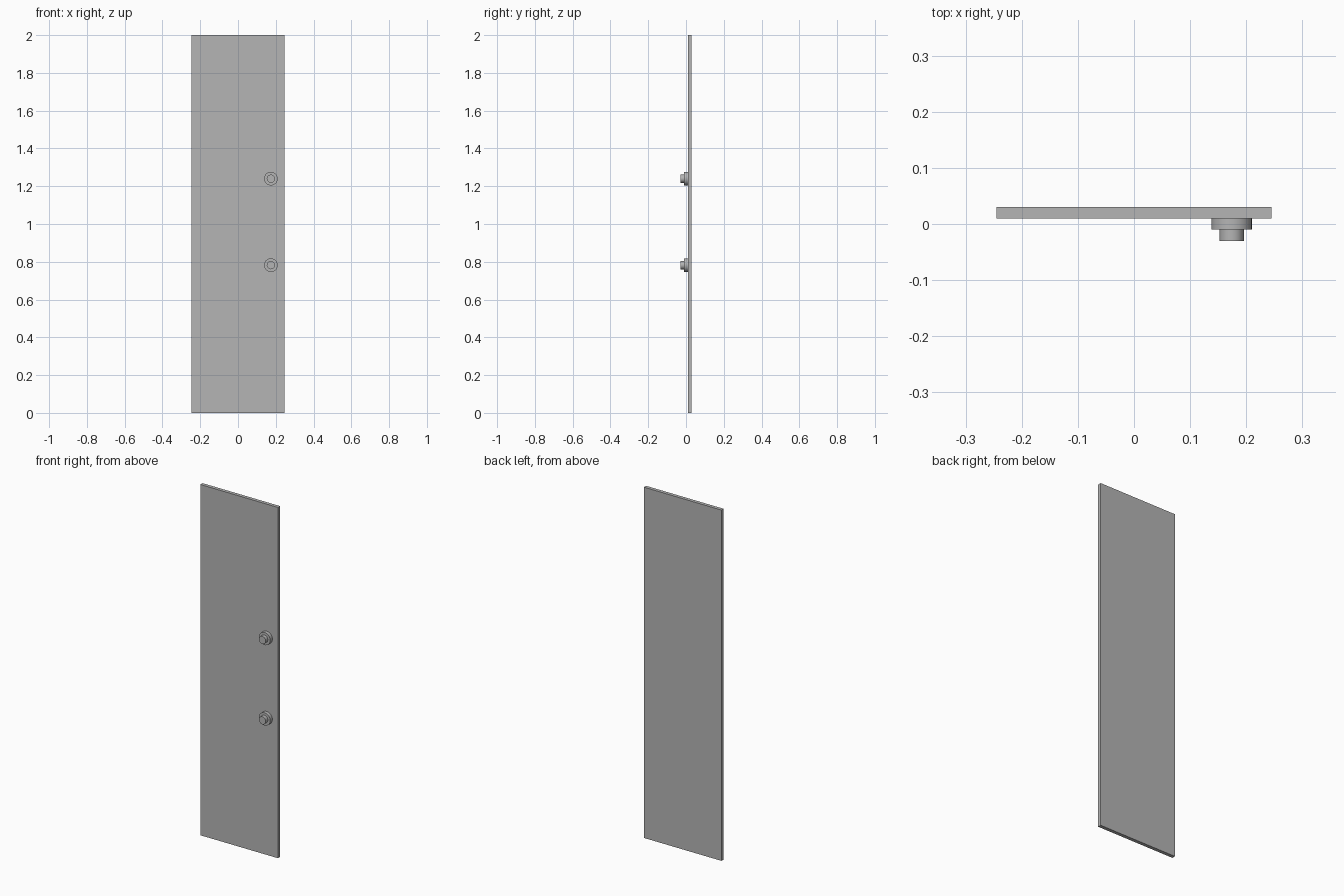
import bpy
from math import pi, radians

if "Cube" in bpy.data.objects:
    bpy.data.objects.remove(bpy.data.objects["Cube"])

PANEL_FRONT, PANEL_BACK = 0.010, 0.030
KNOB_X = 0.174

# Dark grey finish
grey = bpy.data.materials.new("dark_grey")
grey.diffuse_color = (0.46, 0.46, 0.46, 1)
grey.use_nodes = True
grey.node_tree.nodes["Principled BSDF"].inputs["Base Color"].default_value = grey.diffuse_color


def finish(name):
    ob = bpy.context.object
    ob.name = name
    ob.data.materials.append(grey)
    return ob


def box(name, x0, x1, y0, y1, z0, z1):
    bpy.ops.mesh.primitive_cube_add(
        size=1, location=((x0 + x1) / 2, (y0 + y1) / 2, (z0 + z1) / 2))
    ob = finish(name)
    ob.scale = (x1 - x0, y1 - y0, z1 - z0)
    bpy.ops.object.transform_apply(location=False, rotation=False, scale=True)


def disc(name, radius, sides, y0, y1, z):
    # Cylinder with its axis along y
    bpy.ops.mesh.primitive_cylinder_add(
        vertices=sides, radius=radius, depth=y1 - y0,
        location=(KNOB_X, (y0 + y1) / 2, z), rotation=(pi / 2, 0, 0))
    finish(name)
    bpy.ops.object.transform_apply(location=False, rotation=True, scale=False)
    bpy.ops.object.shade_smooth_by_angle(angle=radians(40))


# Tall flat door panel
box("door_panel", -0.245, 0.245, PANEL_FRONT, PANEL_BACK, 0, 2)

# Two knobs: round collar with a narrower stub
for label, z in (("upper", 1.24), ("lower", 0.782)):
    disc(label + "_knob_collar", 0.036, 32, -0.010, PANEL_FRONT, z)
    disc(label + "_knob_stub", 0.022, 12, -0.030, -0.010, z)
